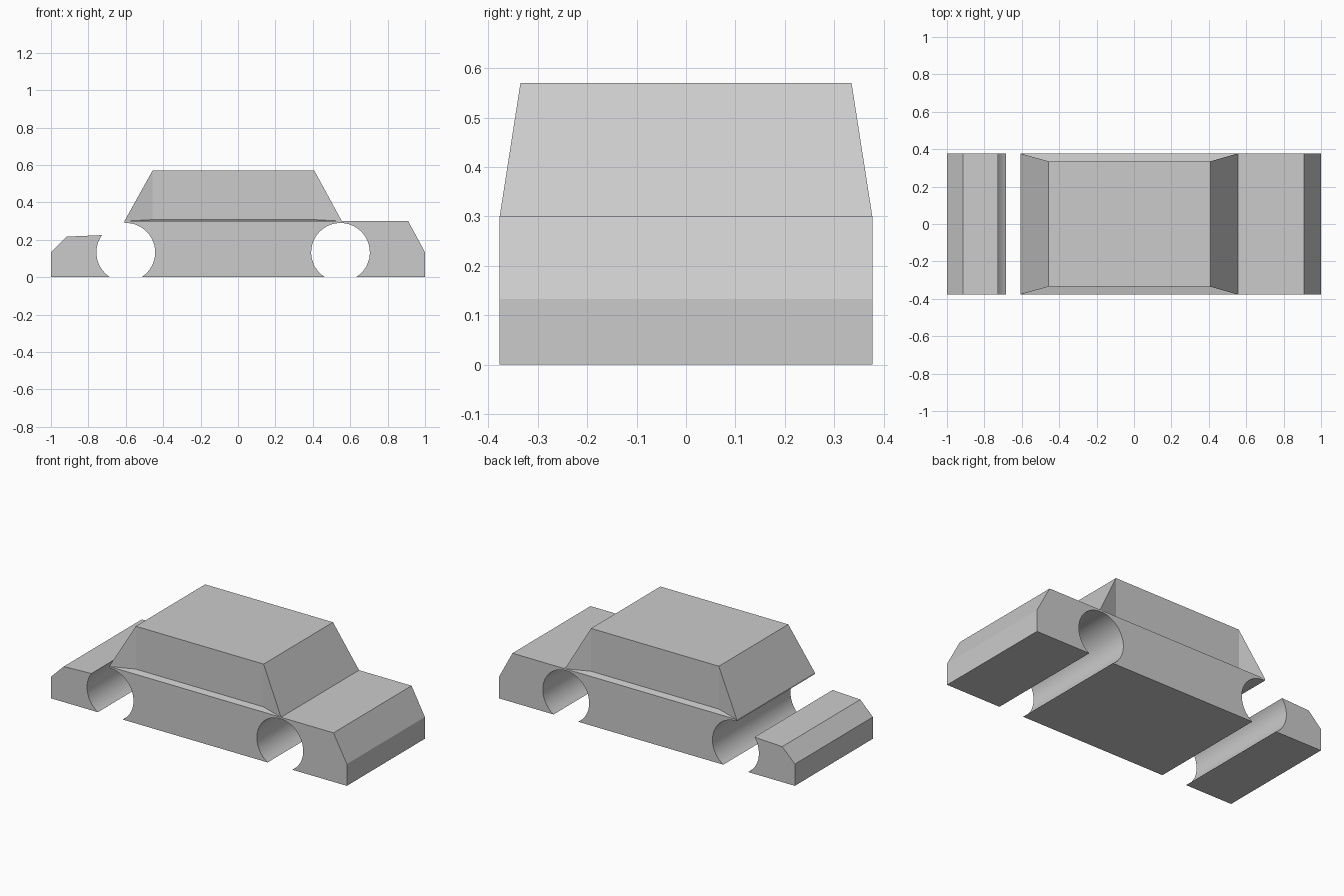
import bpy
import bmesh
from math import sin, cos, asin, radians, pi

cube = bpy.data.objects.get("Cube")
if cube:
    bpy.data.objects.remove(cube)

HALF_WIDTH = 0.377
ARCH_R, ARCH_Z = 0.157, 0.133
REAR_X, FRONT_X = -0.6, 0.548
SILL = asin(-ARCH_Z / ARCH_R)      # arch angle where it meets the underside

grey = bpy.data.materials.new("body grey")
grey.use_nodes = True
grey.diffuse_color = (0.6, 0.6, 0.6, 1)
grey.node_tree.nodes["Principled BSDF"].inputs["Base Color"].default_value = (0.6, 0.6, 0.6, 1)


def arch(cx, start, end, steps=32):
    """Points along a wheel arch in the x-z plane."""
    angles = [start + (end - start) * i / steps for i in range(steps + 1)]
    return [(cx + ARCH_R * cos(a), ARCH_Z + ARCH_R * sin(a)) for a in angles]


def finish(name, bm):
    bmesh.ops.recalc_face_normals(bm, faces=bm.faces)
    mesh = bpy.data.meshes.new(name)
    bm.to_mesh(mesh)
    bm.free()
    mesh.materials.append(grey)
    obj = bpy.data.objects.new(name, mesh)
    bpy.context.collection.objects.link(obj)
    bpy.ops.object.select_all(action='DESELECT')
    obj.select_set(True)
    bpy.context.view_layer.objects.active = obj
    bpy.ops.object.shade_smooth_by_angle(angle=radians(15))
    return obj


def extrude_profile(name, points):
    """Side profile extruded across the full width."""
    bm = bmesh.new()
    face = bm.faces.new([bm.verts.new((x, -HALF_WIDTH, z)) for x, z in points])
    result = bmesh.ops.extrude_face_region(bm, geom=[face])
    moved = [v for v in result["geom"] if isinstance(v, bmesh.types.BMVert)]
    bmesh.ops.translate(bm, verts=moved, vec=(0, 2 * HALF_WIDTH, 0))
    return finish(name, bm)


# Main body: front arch, sloped nose, deck and the front half of the rear arch
extrude_profile("main_body",
                arch(FRONT_X, pi - SILL, SILL)
                + [(1, 0), (1, 0.133), (0.91, 0.3), (-0.607, 0.3)]
                + arch(REAR_X, radians(92.5), SILL))

# Separate rear end behind the rear arch
rear_top = pi - asin((0.225 - ARCH_Z) / ARCH_R)
extrude_profile("rear_end",
                [(-1, 0), (-1, 0.133), (-0.915, 0.217)]
                + arch(REAR_X, rear_top, pi - SILL))

# Cabin: sloped ends, recessed upright sides and narrow ledges
bm = bmesh.new()
ROOF_Y = 0.335
roof = []
ends = []
for s in (-1, 1):
    base_r, base_f = [bm.verts.new((x, s * HALF_WIDTH, 0.3)) for x in (-0.607, 0.555)]
    foot_r, foot_f = [bm.verts.new((x, s * ROOF_Y, 0.308)) for x in (-0.457, 0.408)]
    top_r, top_f = [bm.verts.new((x, s * ROOF_Y, 0.57)) for x in (-0.457, 0.408)]
    for loop in ((base_r, base_f, foot_f, foot_r),
                 (foot_r, foot_f, top_f, top_r),
                 (base_r, foot_r, top_r),
                 (base_f, top_f, foot_f)):
        bm.faces.new(loop)
    ends.append((base_r, top_r, base_f, top_f))
(br0, tr0, bf0, tf0), (br1, tr1, bf1, tf1) = ends
for loop in ((tr0, tf0, tf1, tr1), (br0, tr0, tr1, br1),
             (bf0, bf1, tf1, tf0), (br0, br1, bf1, bf0)):
    bm.faces.new(loop)
finish("cabin", bm)
